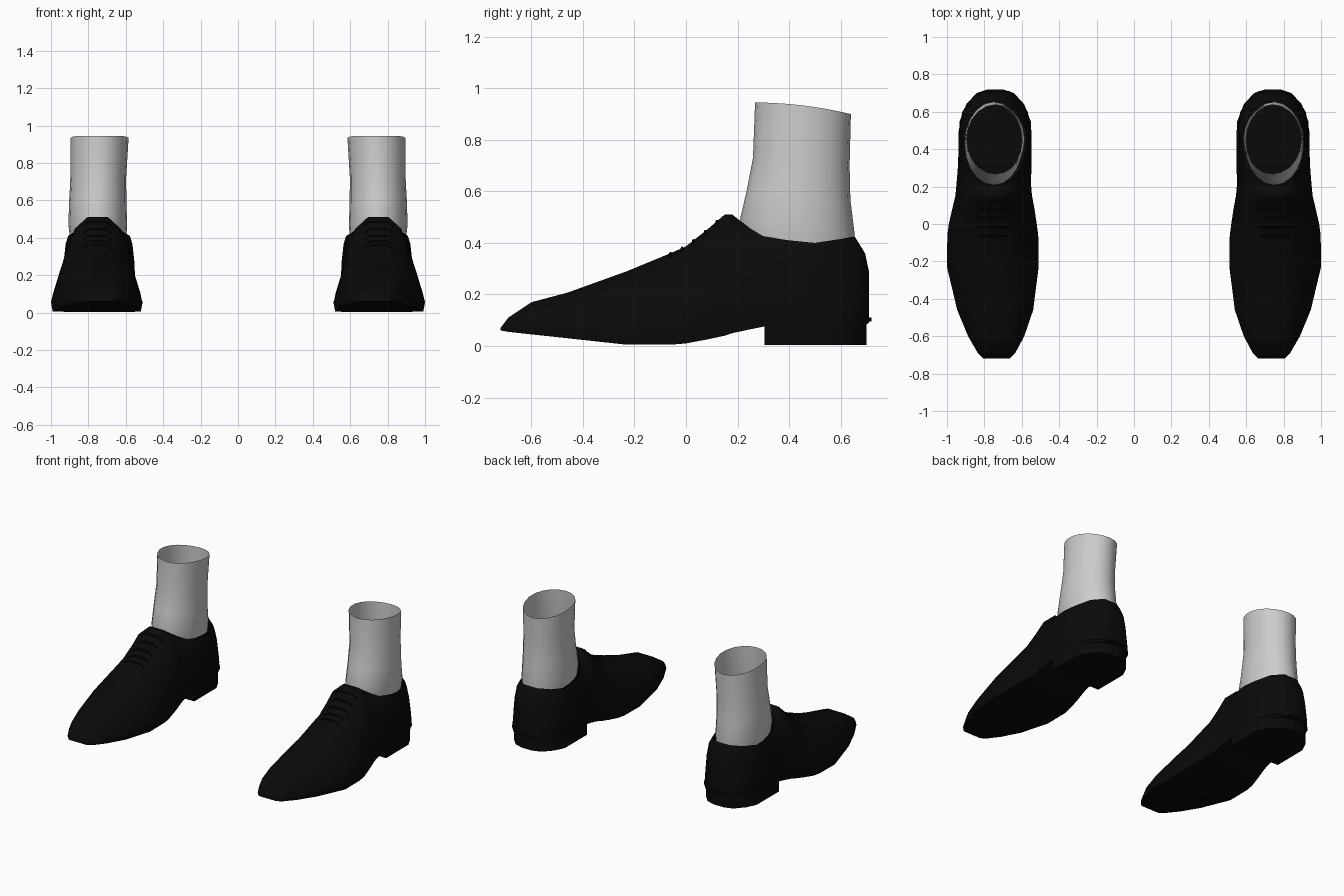
import bpy
import bmesh
from math import sin, cos, pi, radians

default = bpy.data.objects.get("Cube")
if default:
    bpy.data.objects.remove(default, do_unlink=True)


def material(name, value):
    mat = bpy.data.materials.new(name)
    mat.use_nodes = True
    colour = (value, value, value, 1)
    mat.diffuse_color = colour
    mat.node_tree.nodes["Principled BSDF"].inputs["Base Color"].default_value = colour
    return mat


leather = material("black leather", 0.003)
lace_black = material("lace black", 0.001)
sock_grey = material("light grey sock", 0.6)


def finish(bm, name, mat, angle):
    """Turn a bmesh into a shaded object with outward normals."""
    bmesh.ops.recalc_face_normals(bm, faces=bm.faces)
    mesh = bpy.data.meshes.new(name)
    bm.to_mesh(mesh)
    bm.free()
    mesh.materials.append(mat)
    obj = bpy.data.objects.new(name, mesh)
    bpy.context.collection.objects.link(obj)
    bpy.ops.object.select_all(action="DESELECT")
    obj.select_set(True)
    bpy.context.view_layer.objects.active = obj
    bpy.ops.object.shade_smooth_by_angle(angle=radians(angle))
    return obj


# Shoe stations: y, centre x, half width, bottom z, top z, top half width
STATIONS = [
    (-.72, .735, .07, .06, .07, .06),
    (-.69, .735, .1, .055, .11, .07),
    (-.6, .737, .15, .045, .17, .06),
    (-.46, .742, .203, .03, .207, .05),
    (-.23, .755, .245, .005, .29, .04),
    (-.06, .755, .243, .005, .36, .04),
    (0, .755, .235, .01, .387, .04),
    (.08, .752, .22, .025, .45, .045),
    (.15, .75, .205, .04, .51, .055),
    (.18, .75, .202, .05, .51, .055),
    (.205, .75, .2, .055, .49, .055),
    (.25, .748, .198, .065, .455, .105),
    (.3, .745, .197, .075, .425, .14),
    (.4, .743, .195, .08, .41, .165),
    (.5, .743, .194, .08, .4, .165),
    (.6, .743, .175, .08, .415, .12),
    (.655, .743, .14, .08, .425, .05),
    (.695, .742, .1, .08, .36, .05),
    (.71, .735, .07, .09, .29, .04),
]
COLLAR = (.2, .65)  # y range left open for the ankle


def half_section(station):
    """Offsets from the centre line, from sole edge up to the top edge."""
    y, cx, w, zb, zt, wt = station
    h = zt - zb
    blend = [(.95, .28), (.78, .6), (.45, .87), (0, 1)]
    pts = [(w * .96, zb), (w, zb + min(.05, h * .2))]
    return pts + [(wt + (w - wt) * a, zb + h * b) for a, b in blend]


def station_at(y):
    for a, b in zip(STATIONS, STATIONS[1:]):
        if a[0] <= y <= b[0]:
            t = (y - a[0]) / (b[0] - a[0])
            return [p + (q - p) * t for p, q in zip(a, b)]


def build_shoe(side, prefix):
    bm = bmesh.new()
    loops = []
    for st in STATIONS:
        half = half_section(st)
        outline = [(dx, z) for dx, z in half] + [(-dx, z) for dx, z in reversed(half)]
        loops.append([bm.verts.new((side * (st[1] + dx), st[0], z)) for dx, z in outline])
    count = len(loops[0])
    top = count // 2 - 1
    for i in range(len(loops) - 1):
        middle = (STATIONS[i][0] + STATIONS[i + 1][0]) / 2
        for j in range(count):
            if j == top and COLLAR[0] < middle < COLLAR[1]:
                continue
            k = (j + 1) % count
            bm.faces.new((loops[i][j], loops[i][k], loops[i + 1][k], loops[i + 1][j]))
    bm.faces.new(loops[0])
    bm.faces.new(loops[-1])
    finish(bm, prefix + "_shoe", leather, 40)


def slab(side, name, z0, z1, grow):
    """Heel-shaped plate with a straight front and a rounded back."""
    outline = [(-.19, .305), (-.19, .55), (-.155, .62), (-.1, .68), (-.04, .7),
               (.04, .7), (.1, .68), (.155, .62), (.19, .55), (.19, .305)]
    bm = bmesh.new()
    verts = [bm.verts.new((side * (.742 + x), y + (grow if y > .6 else 0), z0))
             for x, y in outline]
    face = bm.faces.new(verts)
    raised = bmesh.ops.extrude_face_region(bm, geom=[face])["geom"]
    bmesh.ops.translate(bm, vec=(0, 0, z1 - z0),
                        verts=[g for g in raised if isinstance(g, bmesh.types.BMVert)])
    finish(bm, name, leather, 30)


def build_laces(side, prefix):
    for n in range(5):
        st = station_at(-.06 + n * .045)
        shoulder, edge = half_section(st)[-2:]
        reach = [e + (s - e) * .4 for s, e in zip(shoulder, edge)]
        path = [(-reach[0], reach[1]), (-edge[0], edge[1]), edge, reach]
        curve = bpy.data.curves.new(prefix + "_lace", "CURVE")
        curve.dimensions = "3D"
        curve.bevel_depth = .006
        curve.bevel_resolution = 1
        spline = curve.splines.new("POLY")
        spline.points.add(len(path) - 1)
        for point, (dx, z) in zip(spline.points, path):
            point.co = (side * (st[1] + dx), st[0], z, 1)
        curve.materials.append(lace_black)
        lace = bpy.data.objects.new(f"{prefix}_lace_{n + 1}", curve)
        bpy.context.collection.objects.link(lace)


# Sock rings: front z, back z, front y, back y, centre x, half width
SOCK = [
    (.41, .36, .22, .645, .748, .15),
    (.48, .43, .207, .655, .75, .157),
    (.6, .57, .235, .638, .75, .153),
    (.73, .7, .26, .635, .747, .149),
    (.945, .9, .268, .64, .74, .155),
]


def build_sock(side, prefix, segments=20):
    bm = bmesh.new()
    rings = []
    for zf, zb, y0, y1, cx, w in SOCK:
        ring = []
        for s in range(segments):
            a = 2 * pi * s / segments
            t = (1 - cos(a)) / 2
            ring.append(bm.verts.new((side * (cx + w * sin(a)), y0 + (y1 - y0) * t,
                                      zf + (zb - zf) * t ** 2)))
        rings.append(ring)
    for low, high in zip(rings, rings[1:]):
        for j in range(segments):
            k = (j + 1) % segments
            bm.faces.new((low[j], low[k], high[k], high[j]))
    finish(bm, prefix + "_sock", sock_grey, 60)


for side, prefix in ((1, "left"), (-1, "right")):
    build_shoe(side, prefix)
    slab(side, prefix + "_heel", .004, .095, 0)
    slab(side, prefix + "_heel_rand", .095, .11, .02)
    build_laces(side, prefix)
    build_sock(side, prefix)
